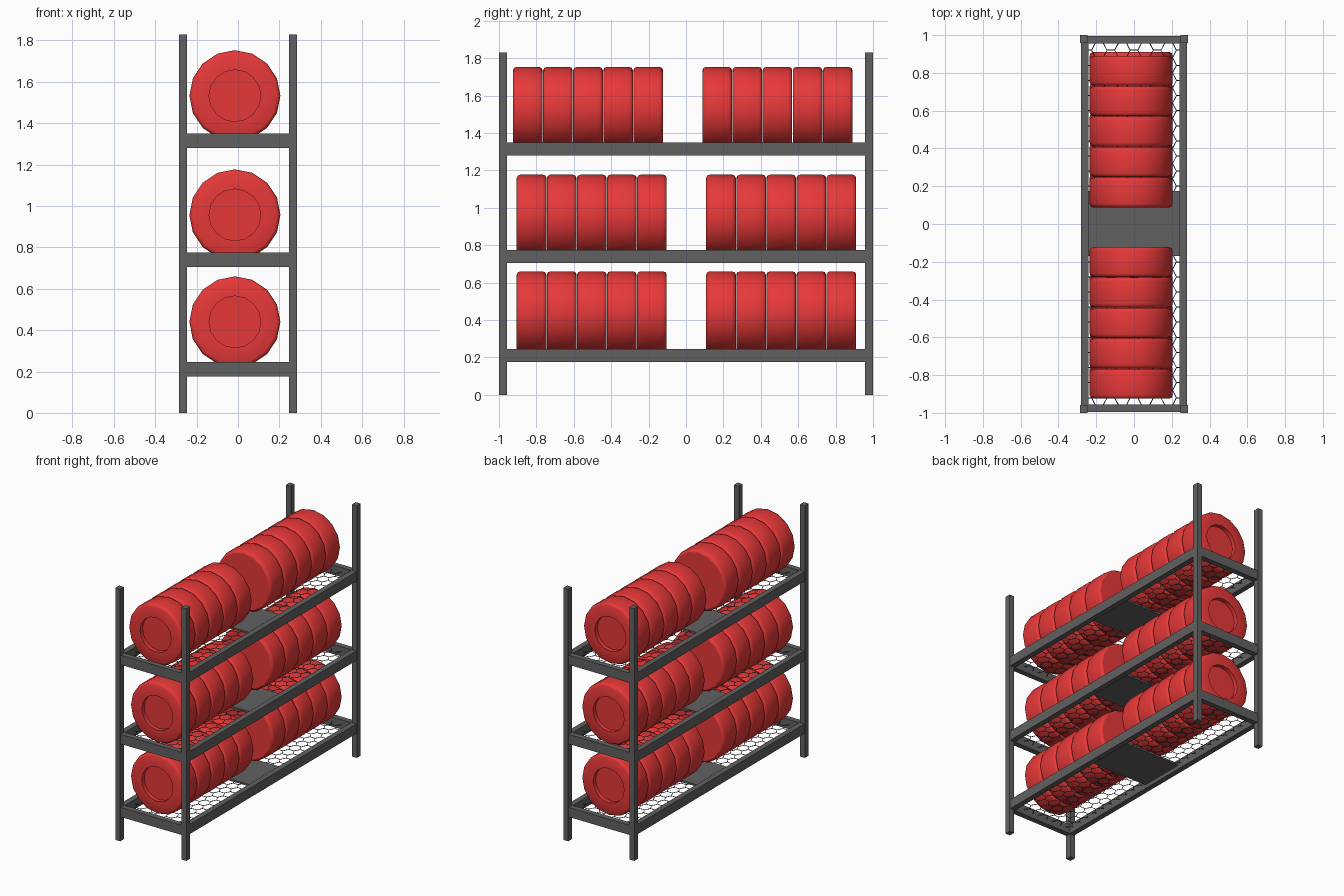
import bpy, bmesh, math
from mathutils import Matrix

if "Cube" in bpy.data.objects:
    bpy.data.objects.remove(bpy.data.objects["Cube"])

red = bpy.data.materials.new("red_rubber")
red.diffuse_color = (0.8, 0.04, 0.04, 1)
red.use_nodes = True
red.node_tree.nodes["Principled BSDF"].inputs["Base Color"].default_value = red.diffuse_color
grey = bpy.data.materials.new("dark_steel")
grey.diffuse_color = (0.12, 0.12, 0.12, 1)
grey.use_nodes = True
grey.node_tree.nodes["Principled BSDF"].inputs["Base Color"].default_value = grey.diffuse_color


def link(name, data, loc=(0, 0, 0), rot_z=0.0):
    ob = bpy.data.objects.new(name, data)
    ob.location = loc
    ob.rotation_euler.z = rot_z
    bpy.context.collection.objects.link(ob)
    return ob


def box(name, x0, x1, y0, y1, z0, z1):
    bm = bmesh.new()
    bmesh.ops.create_cube(bm, size=1, matrix=Matrix.Translation(
        ((x0 + x1) / 2, (y0 + y1) / 2, (z0 + z1) / 2)) @
        Matrix.Diagonal((x1 - x0, y1 - y0, z1 - z0, 1)))
    me = bpy.data.meshes.new(name)
    bm.to_mesh(me)
    bm.free()
    me.materials.append(grey)
    return link(name, me)


# tyre: lathed profile (radius, y), recessed hub on the -y side, plain back
def make_tyre(sides=16, w=0.158):
    prof = [(0.125, 0.03), (0.125, 0), (0.203, 0), (0.215, 0.006), (0.22, 0.02),
            (0.22, w - 0.02), (0.215, w - 0.006), (0.203, w)]
    bm = bmesh.new()
    rings = []
    for r, y in prof:
        rings.append([bm.verts.new((r * math.cos(2 * math.pi * i / sides), y,
                                    r * math.sin(2 * math.pi * i / sides)))
                      for i in range(sides)])
    for a, b in zip(rings, rings[1:]):
        for i in range(sides):
            j = (i + 1) % sides
            bm.faces.new((a[i], a[j], b[j], b[i]))
    bm.faces.new(rings[0])
    bm.faces.new(rings[-1])
    bmesh.ops.recalc_face_normals(bm, faces=bm.faces)
    for f in bm.faces:
        f.smooth = len(f.verts) == 4
    for e in bm.edges:
        e.smooth = e.calc_face_angle(0) < math.radians(50)
    me = bpy.data.meshes.new("tyre")
    bm.to_mesh(me)
    bm.free()
    me.materials.append(red)
    return me


# hexagonal wire netting drawn as thin curve tubes
def make_netting(half_x=0.245, half_y=0.96, rows=8, cols=24):
    cu = bpy.data.curves.new("wire_netting", 'CURVE')
    cu.dimensions = '3D'
    cu.bevel_depth = 0.0025
    cu.bevel_resolution = 0
    cu.materials.append(grey)

    def wire(pts):
        s = cu.splines.new('POLY')
        s.points.add(len(pts) - 1)
        for p, (x, y) in zip(s.points, pts):
            p.co = (x, y, 0, 1)

    px, py = 2 * half_x / rows, 2 * half_y / cols
    amp = px / 6
    for r in range(rows):
        x = -half_x + (r + 0.5) * px
        wire([(x + amp * (-1) ** (k + r), -half_y + k * py / 2)
              for k in range(2 * cols + 1)])
    for r in range(rows + 1):
        x = -half_x + r * px
        for k in range(2 * cols + 1):
            if (k + r) % 2:
                y = -half_y + k * py / 2
                wire([(max(x - px / 3, -half_x), y), (min(x + px / 3, half_x), y)])
    return cu


# corner posts
for sx, nx in ((-1, "left"), (1, "right")):
    for sy, ny in ((-1, "front"), (1, "back")):
        xs = sorted((sx * 0.246, sx * 0.285))
        ys = sorted((sy * 0.957, sy * 1.0))
        box(f"{ny}_{nx}_post", *xs, *ys, 0, 1.83)

tyre = make_tyre()
netting = make_netting()

# shelves: bottom of beam, tyre centre height, front and back tyre rows
shelves = [("lower", 0.175, 0.44, -0.905, 0.91),
           ("middle", 0.705, 0.957, -0.905, 0.91),
           ("upper", 1.28, 1.533, -0.925, 0.89)]
for name, z, tz, y_front, y_back in shelves:
    for s, n in ((-1, "left"), (1, "right")):
        xs = sorted((s * 0.24, s * 0.28))
        box(f"{name}_{n}_beam", *xs, -0.96, 0.96, z, z + 0.07)
    for s, n in ((-1, "front"), (1, "back")):
        ys = sorted((s * 0.955, s * 0.995))
        box(f"{name}_{n}_beam", -0.25, 0.25, *ys, z, z + 0.07)
    box(f"{name}_centre_plate", -0.245, 0.245, -0.17, 0.175, z + 0.028, z + 0.042)
    link(f"{name}_netting", netting, (0, 0, z + 0.035))
    for i in range(5):
        link(f"{name}_front_tyre", tyre, (-0.015, y_front + 0.161 * i, tz))
        link(f"{name}_back_tyre", tyre, (-0.015, y_back - 0.161 * i, tz), math.pi)
